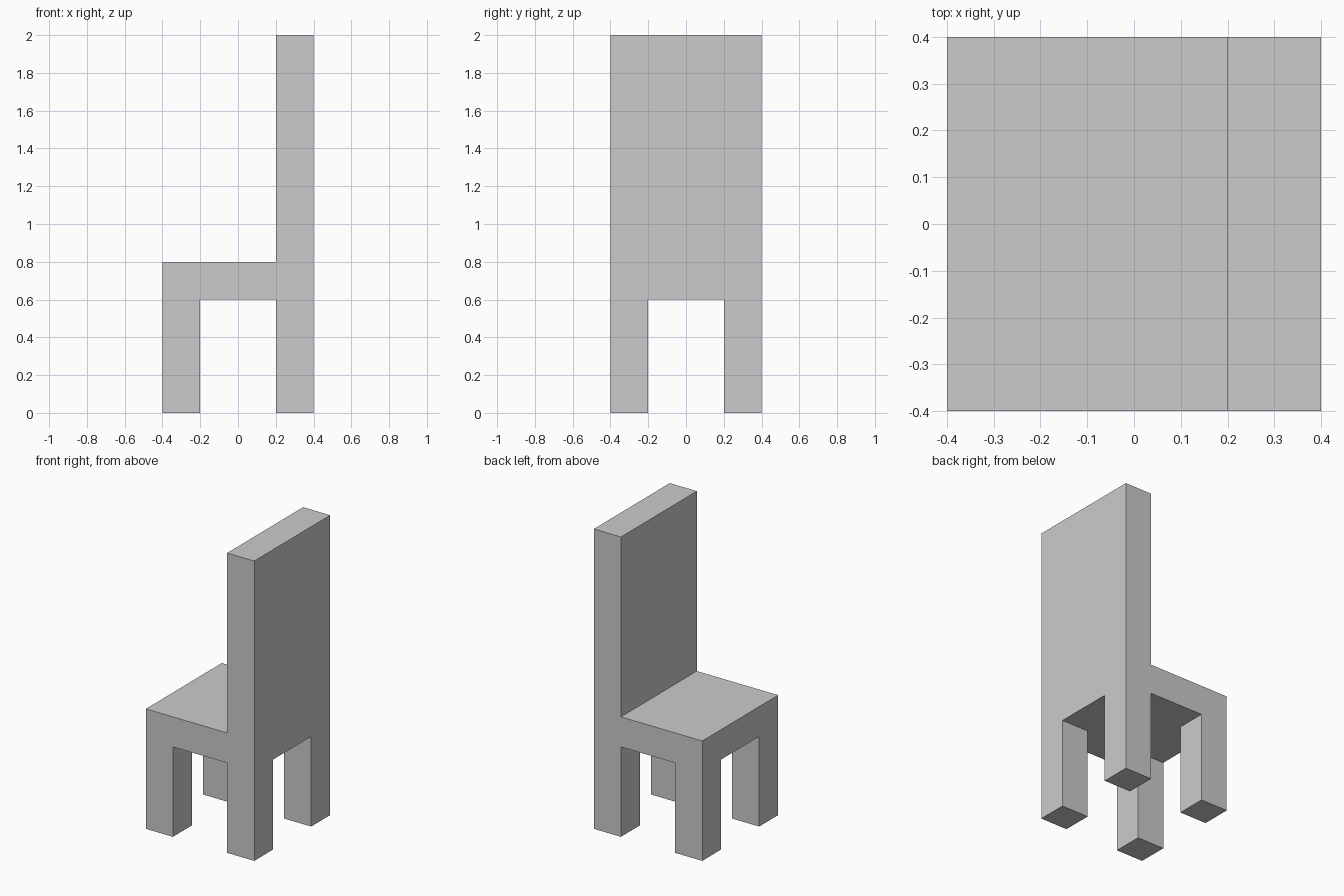
import bpy, bmesh
from mathutils import Matrix, Vector

if "Cube" in bpy.data.objects:
    bpy.data.objects.remove(bpy.data.objects["Cube"])


def extrude_faces(bm, test, dz):
    """Extrude every face whose centre passes the test, straight along z."""
    faces = [f for f in bm.faces if test(f.calc_center_median())]
    new = bmesh.ops.extrude_face_region(bm, geom=faces)["geom"]
    verts = [g for g in new if isinstance(g, bmesh.types.BMVert)]
    bmesh.ops.translate(bm, verts=verts, vec=(0, 0, dz))
    inner = [f for f in faces if f.is_valid]
    if inner:
        bmesh.ops.delete(bm, geom=inner, context='FACES_ONLY')


bm = bmesh.new()

# seat slab, cut into a 3 x 3 layout
bmesh.ops.create_cube(bm, size=1, matrix=Matrix.Translation((0, 0, 0.7))
                      @ Matrix.Diagonal((0.8, 0.8, 0.2, 1)))
for axis in (Vector((1, 0, 0)), Vector((0, 1, 0))):
    for d in (-0.2, 0.2):
        bmesh.ops.bisect_plane(bm, geom=bm.verts[:] + bm.edges[:] + bm.faces[:],
                               plane_co=axis * d, plane_no=axis)

# four legs from the bottom corners
extrude_faces(bm, lambda c: c.z < 0.601 and abs(c.x) > 0.2 and abs(c.y) > 0.2, -0.6)

# tall backrest from the rear strip of the seat
extrude_faces(bm, lambda c: c.z > 0.799 and c.x > 0.2, 1.2)

# merge coplanar faces
bmesh.ops.recalc_face_normals(bm, faces=bm.faces[:])
bmesh.ops.dissolve_limit(bm, angle_limit=0.01, verts=bm.verts[:], edges=bm.edges[:])

mesh = bpy.data.meshes.new("chair")
bm.to_mesh(mesh)
bm.free()
bpy.context.collection.objects.link(bpy.data.objects.new("chair", mesh))
